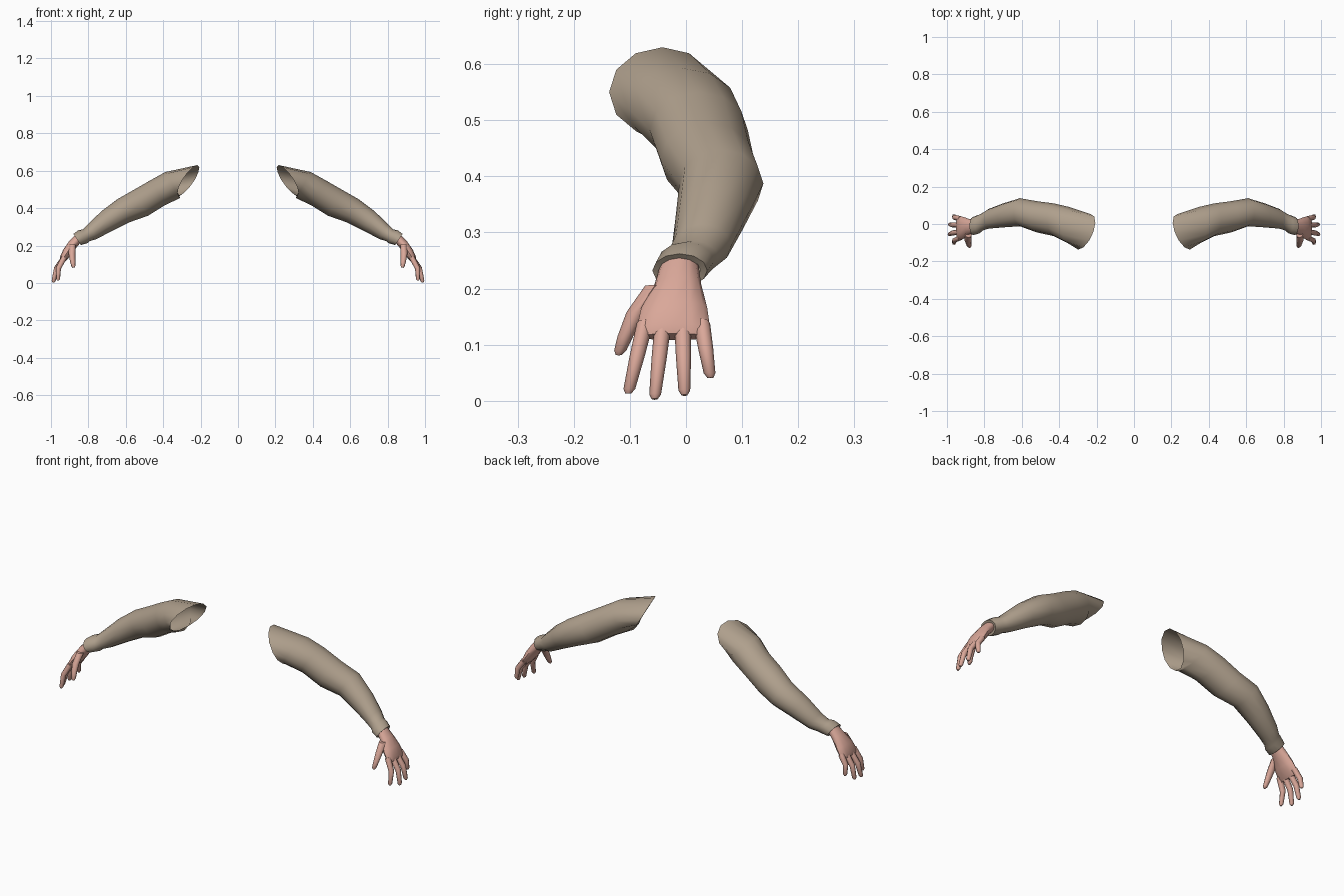
import bpy, bmesh, math
from mathutils import Vector

if "Cube" in bpy.data.objects:
    bpy.data.objects.remove(bpy.data.objects["Cube"])


def material(name, rgb):
    m = bpy.data.materials.new(name)
    m.diffuse_color = (*rgb, 1)
    m.use_nodes = True
    m.node_tree.nodes["Principled BSDF"].inputs["Base Color"].default_value = m.diffuse_color
    return m


cloth = material("beige cloth", (0.43, 0.35, 0.265))
skin = material("skin", (0.70, 0.39, 0.32))


def angles(n):
    return [2 * math.pi * i / n for i in range(n)]


def ring(c, normal, ry, rn, n):
    """Ellipse spanned by the y axis and a thickness direction."""
    c, normal = Vector(c), Vector(normal).normalized()
    return [c + Vector((0, ry * math.cos(t), 0)) + normal * rn * math.sin(t)
            for t in angles(n)]


def section(x, z, y0, y1, rn, normal, n=12):
    return ring((x, (y0 + y1) / 2, z), normal, (y1 - y0) / 2, rn, n)


def loft(bm, rings, cap_start=False, cap_end=False):
    rows = [[bm.verts.new(p) for p in r] for r in rings]
    n = len(rows[0])
    for a, b in zip(rows, rows[1:]):
        for i in range(n):
            j = (i + 1) % n
            bm.faces.new((a[i], a[j], b[j], b[i]))
    if cap_start:
        bm.faces.new(rows[0][::-1])
    if cap_end:
        bm.faces.new(rows[-1])


def finish(bm, name, mat):
    """Make a mirrored left and right pair."""
    bmesh.ops.recalc_face_normals(bm, faces=bm.faces)
    me = bpy.data.meshes.new(name)
    bm.to_mesh(me)
    bm.free()
    ob = bpy.data.objects.new(name, me)
    bpy.context.collection.objects.link(ob)
    me.materials.append(mat)
    mod = ob.modifiers.new("mirror", 'MIRROR')
    mod.use_mirror_merge = False
    bpy.ops.object.select_all(action='DESELECT')
    ob.select_set(True)
    bpy.context.view_layer.objects.active = ob
    bpy.ops.object.shade_smooth_by_angle(angle=math.radians(50))


# Sleeve: slanted open shoulder ring, then sections down to the cuff
shoulder = []
for t in angles(12):
    dy, dz = 0.095 * math.cos(t), 0.08 * math.sin(t)
    shoulder.append(Vector((0.265 - 0.35 * dy - 0.6 * dz, -0.042 + dy, 0.55 + dz)))
up = (0.49, 0, 0.87)
sleeve_sections = [  # x, z, y front, y back, half thickness
    (0.350, 0.523, -0.105, 0.092, 0.080),
    (0.428, 0.483, -0.065, 0.110, 0.077),
    (0.520, 0.428, -0.045, 0.122, 0.079),
    (0.610, 0.387, -0.012, 0.138, 0.070),
    (0.700, 0.332, -0.018, 0.110, 0.060),
    (0.778, 0.275, -0.025, 0.080, 0.046),
    (0.812, 0.254, -0.036, 0.058, 0.036)]
bm = bmesh.new()
cuff_dir = (0.55, 0, 0.83)
cuff = [section(0.828, 0.248, -0.050, 0.050, 0.042, cuff_dir),
        section(0.860, 0.232, -0.060, 0.038, 0.036, cuff_dir),
        section(0.858, 0.233, -0.048, 0.026, 0.024, cuff_dir)]
loft(bm, [shoulder] + [section(*s, up) for s in sleeve_sections] + cuff)
finish(bm, "sleeve", cloth)

# Hand: palm, four fingers and thumb
bm = bmesh.new()
back = (0.85, 0, 0.5)
palm = [(0.848, 0.245, -0.045, 0.022, 0.025),
        (0.882, 0.208, -0.056, 0.027, 0.026),
        (0.912, 0.165, -0.080, 0.038, 0.026),
        (0.936, 0.128, -0.088, 0.043, 0.019),
        (0.942, 0.114, -0.084, 0.040, 0.012)]
loft(bm, [section(*s, back) for s in palm], True, True)


def finger(points, radii):
    pts = [Vector(p) for p in points]
    # Rounded tip
    d = (pts[-1] - pts[-2]).normalized()
    pts.append(pts[-1] + d * radii[-1] * 0.8)
    radii = radii + [radii[-1] * 0.5]
    rings = []
    for i, (p, r) in enumerate(zip(pts, radii)):
        tangent = pts[min(i + 1, len(pts) - 1)] - pts[max(i - 1, 0)]
        normal = tangent.cross(Vector((0, 1, 0)))
        if normal.x < 0:
            normal.negate()
        rings.append(ring(p, normal, r, r, 8))
    loft(bm, rings, True, True)


# y at knuckle, y at tip, x at tip, z at tip
for y0, y1, x1, z1 in [(-0.073, -0.101, 0.962, 0.021),
                       (-0.041, -0.055, 0.986, 0.011),
                       (-0.006, -0.003, 0.984, 0.018),
                       (0.028, 0.042, 0.962, 0.049)]:
    finger([(0.928, y0, 0.138),
            ((0.935 + x1) / 2 + 0.011, (y0 + y1) / 2, (0.138 + z1) / 2),
            (x1, y1, z1)], [0.015, 0.0135, 0.0105])
finger([(0.885, -0.055, 0.205), (0.888, -0.088, 0.158),
        (0.884, -0.108, 0.115), (0.880, -0.117, 0.090)],
       [0.018, 0.018, 0.014, 0.011])
finish(bm, "hand", skin)
